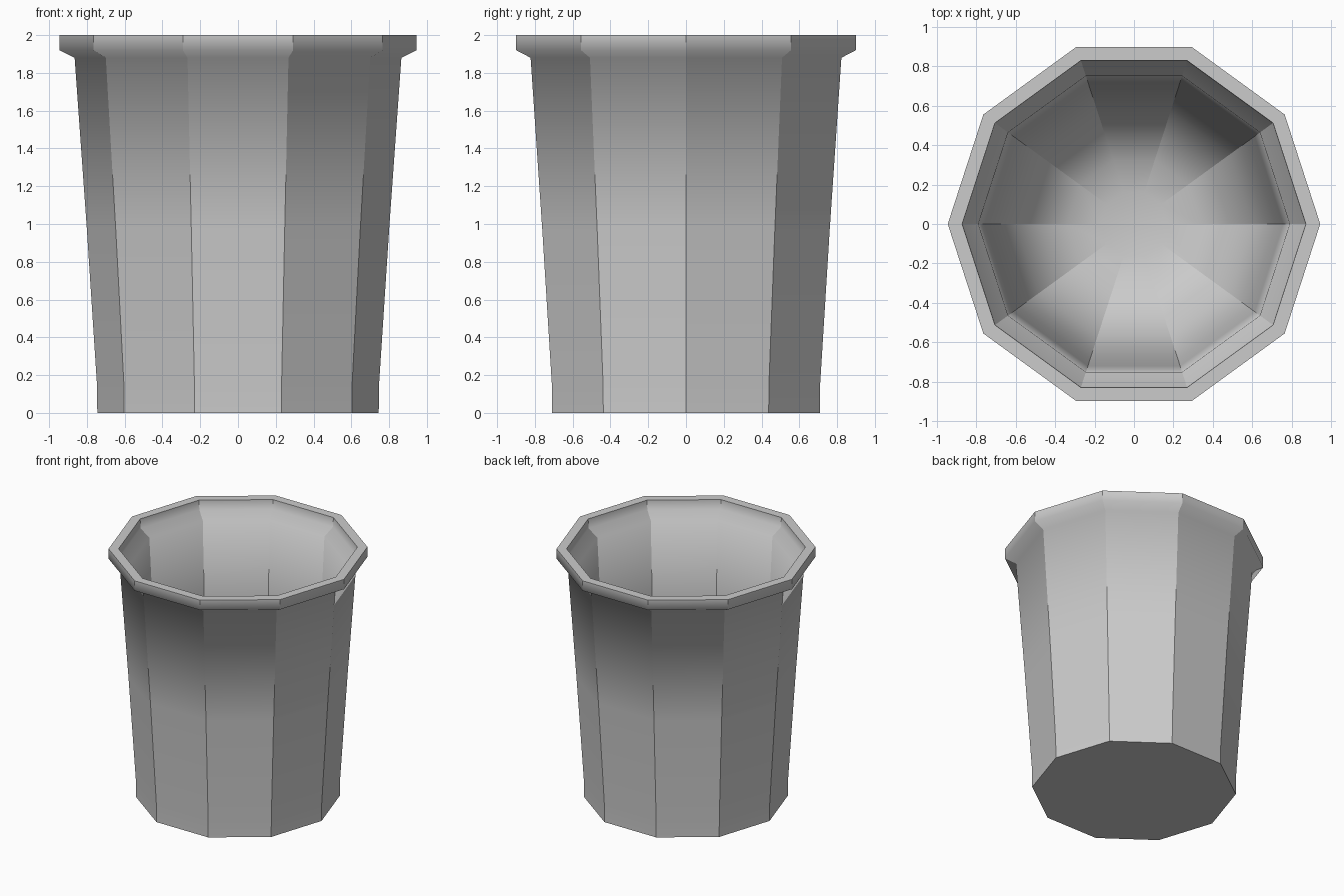
import bpy, bmesh, math

if "Cube" in bpy.data.objects:
    bpy.data.objects.remove(bpy.data.objects["Cube"])

SIDES = 10
# Profile (radius, z, sharp ring) from the outer base, over the rim, down to the inner floor
profile = [
    (0.745, 0.0, True), (0.746, 0.14, False), (0.80, 0.97, False), (0.865, 1.88, False),
    (0.945, 1.92, False), (0.945, 2.0, True),
    (0.872, 2.0, True), (0.868, 1.925, False), (0.79, 1.87, False),
    (0.757, 1.25, False), (0.72, 0.80, False), (0.67, 0.52, False), (0.60, 0.34, False),
    (0.48, 0.19, False), (0.34, 0.11, False), (0.17, 0.08, False),
]

bm = bmesh.new()


def ring(r, z):
    return [bm.verts.new((r * math.cos(math.tau * i / SIDES),
                          r * math.sin(math.tau * i / SIDES), z)) for i in range(SIDES)]


# Walls and rim
rings = [ring(r, z) for r, z, _ in profile]
for a, b in zip(rings, rings[1:]):
    for i in range(SIDES):
        j = (i + 1) % SIDES
        bm.faces.new((a[i], a[j], b[j], b[i]))

# Flat underside and rounded inner floor
bm.faces.new(rings[0][::-1])
centre = bm.verts.new((0, 0, 0.07))
for i in range(SIDES):
    bm.faces.new((rings[-1][i], rings[-1][(i + 1) % SIDES], centre))

# Smooth along the profile, sharp between panels and at the base and lip
for f in bm.faces:
    f.smooth = True
for a, b in zip(rings, rings[1:]):
    for i in range(SIDES):
        bm.edges.get((a[i], b[i])).smooth = False
for (_, _, sharp), a in zip(profile, rings):
    if sharp:
        for i in range(SIDES):
            bm.edges.get((a[i], a[(i + 1) % SIDES])).smooth = False
bmesh.ops.recalc_face_normals(bm, faces=bm.faces[:])

mesh = bpy.data.meshes.new("cup")
bm.to_mesh(mesh)
bm.free()
bpy.context.collection.objects.link(bpy.data.objects.new("cup", mesh))
